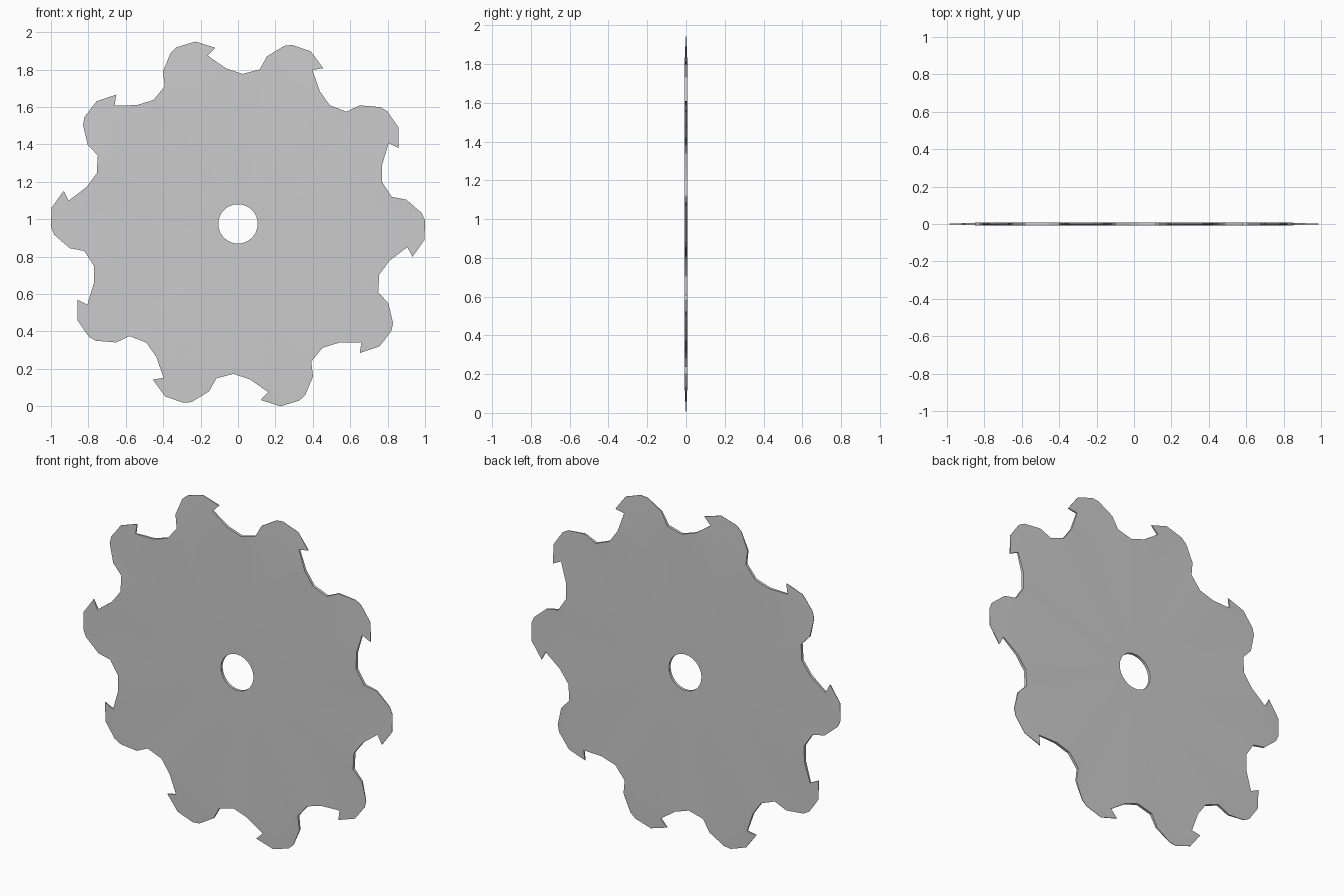
import bpy, bmesh
from math import radians, sin, cos

if "Cube" in bpy.data.objects:
    bpy.data.objects.remove(bpy.data.objects["Cube"])

TEETH = 10
CENTRE_Z = 0.975
HOLE_R, BODY_R = 0.105, 0.765
HALF = 0.008            # half thickness of the body

# One tooth, (angle in degrees, radius): back of the tooth, gullet, undercut
PROFILE = [(-4.9, 1.001), (1.1, 1.0), (3.4, 0.984), (8.2, 0.909),
           (10.0, 0.834), (16.3, 0.802), (22.4, 0.834), (28.2, 0.914)]
TIP = (25.3, 0.949)     # hooked cutting point, follows the last profile point


def half_thickness(r):
    """Full in the body, ground down to a thin edge at the rim."""
    t = min(max((r - 0.83) / 0.17, 0), 1)
    return HALF * (1 - t) + 0.0008 * t


bm = bmesh.new()


def vert(angle, r, side):
    a = radians(angle)
    return bm.verts.new((r * cos(a), side * half_thickness(r),
                         CENTRE_Z + r * sin(a)))


holes, outlines = [], []
for side in (-1, 1):
    hole, body, rim, outline, tips = [], [], [], [], []
    for k in range(TEETH):
        for a, r in PROFILE:
            a += 360 / TEETH * k
            hole.append(vert(a, HOLE_R, side))
            body.append(vert(a, BODY_R, side))
            rim.append(vert(a, r, side))
            outline.append(rim[-1])
        tips.append(vert(TIP[0] + 360 / TEETH * k, TIP[1], side))
        outline.append(tips[-1])
    n = len(rim)
    # disc face and tooth faces
    for i in range(n):
        j = (i + 1) % n
        bm.faces.new((hole[i], hole[j], body[j], body[i]))
        bm.faces.new((body[i], body[j], rim[j], rim[i]))
    # hooked points
    m = len(PROFILE)
    for k in range(TEETH):
        bm.faces.new((rim[k * m + m - 1], rim[(k * m + m) % n], tips[k]))
    holes.append(hole)
    outlines.append(outline)

# Walls of the rim and of the centre hole
for a, b in (holes, outlines):
    for i in range(len(a)):
        j = (i + 1) % len(a)
        bm.faces.new((a[i], a[j], b[j], b[i]))

bmesh.ops.recalc_face_normals(bm, faces=bm.faces)
mesh = bpy.data.meshes.new("saw_blade")
bm.to_mesh(mesh)
bm.free()
blade = bpy.data.objects.new("saw_blade", mesh)
bpy.context.collection.objects.link(blade)
bpy.context.view_layer.objects.active = blade
blade.select_set(True)
bpy.ops.object.shade_smooth_by_angle(angle=radians(30))
